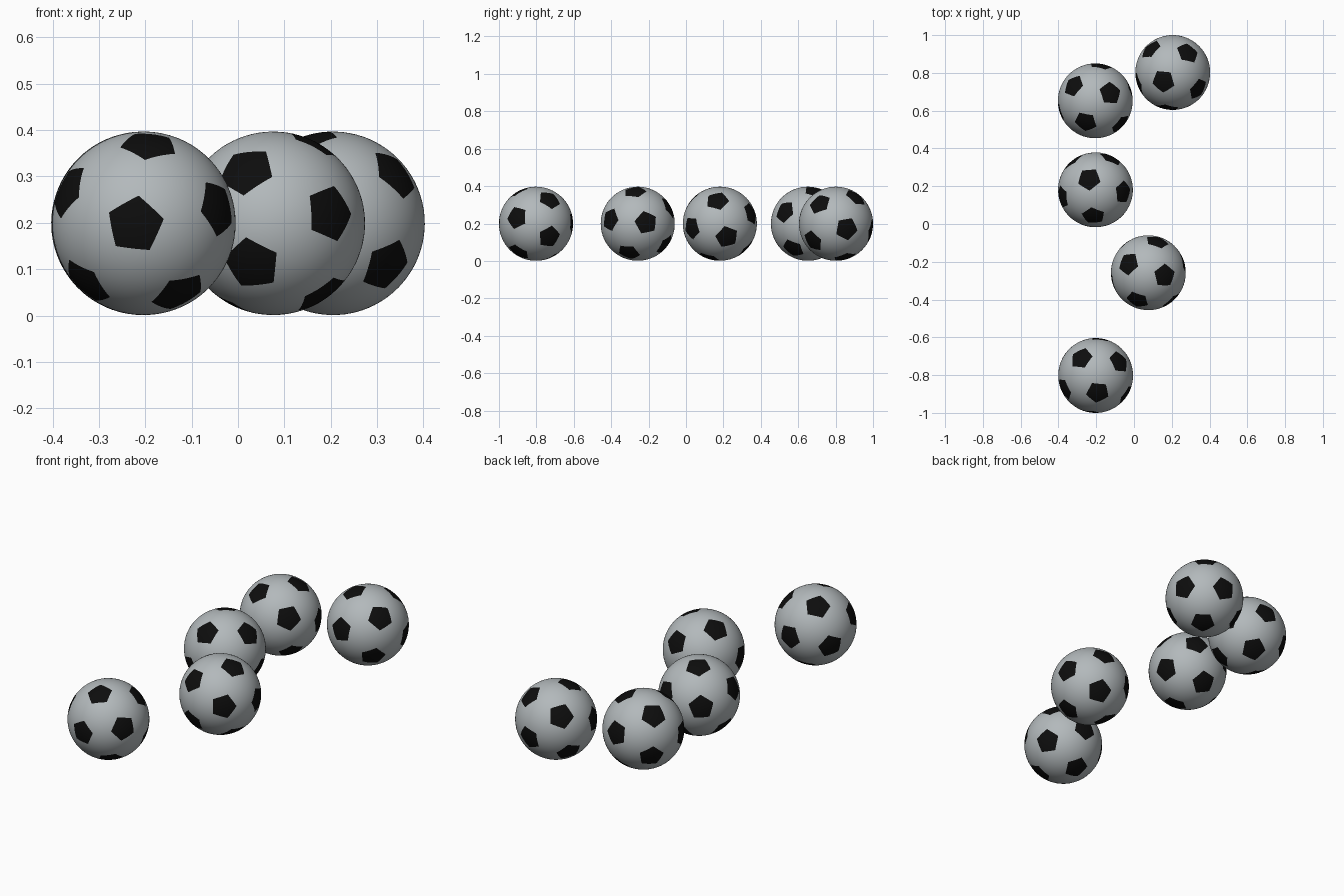
import bpy, bmesh
from mathutils import Vector, Matrix

if "Cube" in bpy.data.objects:
    bpy.data.objects.remove(bpy.data.objects["Cube"])

RADIUS = 0.198
HEIGHT = 0.199


def material(name, colour):
    mat = bpy.data.materials.new(name)
    mat.diffuse_color = (*colour, 1.0)
    mat.use_nodes = True
    mat.node_tree.nodes["Principled BSDF"].inputs["Base Color"].default_value = mat.diffuse_color
    return mat


def ball_mesh():
    """Round ball with twelve dark pentagon patches; one patch at +z, a neighbour towards +x."""
    bm = bmesh.new()
    bmesh.ops.create_icosphere(bm, subdivisions=1, radius=1.0)
    # cut every corner into a pentagon
    bmesh.ops.bevel(bm, geom=bm.verts[:] + bm.edges[:], offset=31, offset_type='PERCENT',
                    affect='VERTICES', segments=1, profile=0.5)
    for face in bm.faces:
        face.material_index = 1 if len(face.verts) == 5 else 0
    # refine the panels and push them out to a sphere
    bmesh.ops.poke(bm, faces=bm.faces[:])
    bmesh.ops.subdivide_edges(bm, edges=bm.edges[:], cuts=4, use_grid_fill=True)
    for v in bm.verts:
        v.co = v.co.normalized() * RADIUS
    for face in bm.faces:
        face.smooth = True
    bmesh.ops.recalc_face_normals(bm, faces=bm.faces[:])
    mesh = bpy.data.meshes.new("ball")
    bm.to_mesh(mesh)
    bm.free()
    mesh.materials.append(material("light grey", (0.45, 0.485, 0.50)))
    mesh.materials.append(material("black", (0.004, 0.004, 0.004)))
    return mesh


def pose(x, y, patch, neighbour):
    """Place a ball so that two adjacent patches point in the given directions."""
    p = Vector(patch).normalized()
    q = Vector(neighbour)
    side = (q - p * q.dot(p)).normalized()
    turn = Matrix((side, p.cross(side), p)).transposed().to_4x4()
    return Matrix.Translation((x, y, HEIGHT)) @ turn


# x, y, direction of one patch, direction of an adjacent patch
BALLS = [
    (-0.203, -0.802, (-0.098, -0.995, -0.015), (0.826, -0.535, 0.170)),
    (0.076, -0.258, (0.638, -0.762, 0.114), (-0.290, -0.757, 0.586)),
    (-0.204, 0.181, (0.765, -0.068, 0.640), (-0.174, 0.294, 0.940)),
    (-0.205, 0.652, (0.415, 0.210, 0.885), (-0.258, -0.574, 0.777)),
    (0.205, 0.802, (0.700, -0.455, 0.555), (0.430, 0.520, 0.738)),
]

mesh = ball_mesh()
for i, (x, y, patch, neighbour) in enumerate(BALLS, 1):
    ball = bpy.data.objects.new(f"football_{i}", mesh)
    bpy.context.collection.objects.link(ball)
    ball.matrix_world = pose(x, y, patch, neighbour)
